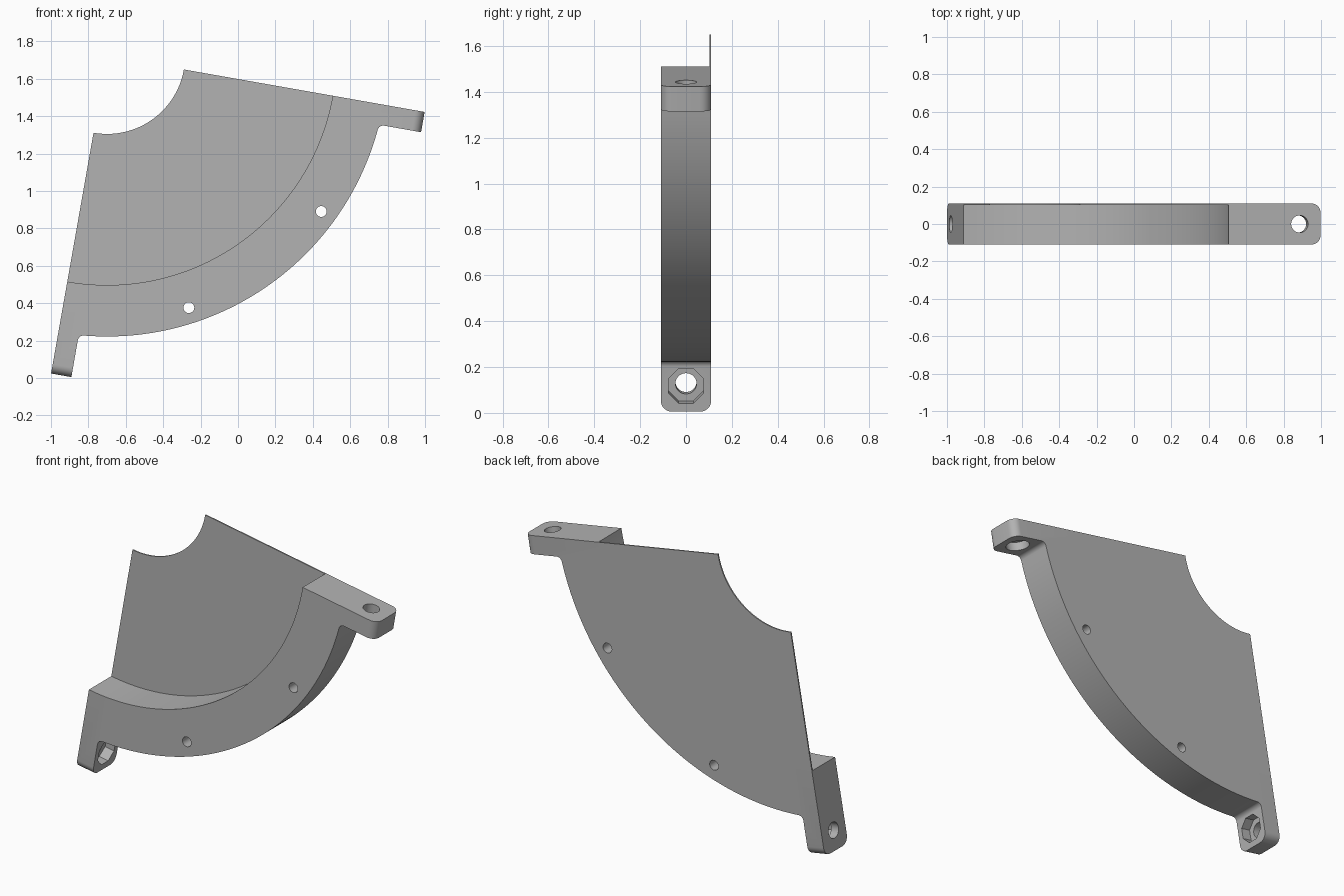
import bpy, bmesh
from math import sin, cos, pi, radians, sqrt, atan2
from mathutils import Vector, Matrix

cube = bpy.data.objects.get("Cube")
if cube:
    bpy.data.objects.remove(cube, do_unlink=True)

# Tilted working frame: origin at the arc centre, U along the top, V down the left side
ORIGIN = Vector((-0.70, 0, 1.722))
TILT = radians(10)
U = Vector((cos(TILT), 0, -sin(TILT)))
V = Vector((-sin(TILT), 0, -cos(TILT)))
Y = Vector((0, 1, 0))
R_HUB, R_IN, R_OUT = 0.417, 1.225, 1.50
TAB_END, TAB_T, HALF, FILLET = 1.724, 0.11, 0.11, 0.03
PLATE_T = 0.008
HOLE_U = 1.61

grey = bpy.data.materials.new("light_grey")
grey.use_nodes = True
grey.diffuse_color = (0.45, 0.45, 0.45, 1)
grey.node_tree.nodes["Principled BSDF"].inputs["Base Color"].default_value = (0.45, 0.45, 0.45, 1)


def place(u, v, y=0):
    return ORIGIN + U * u + V * v + Y * y


def arc(radius, a0, a1, n, cu=0, cv=0):
    steps = [a0 + (a1 - a0) * i / n for i in range(n + 1)]
    return [(cu + radius * cos(a), cv + radius * sin(a)) for a in steps]


def make_object(name, bm):
    bmesh.ops.recalc_face_normals(bm, faces=bm.faces)
    mesh = bpy.data.meshes.new(name)
    bm.to_mesh(mesh)
    bm.free()
    mesh.materials.append(grey)
    obj = bpy.data.objects.new(name, mesh)
    bpy.context.collection.objects.link(obj)
    return obj


def prism(outline, y0, y1):
    bm = bmesh.new()
    face = bm.faces.new([bm.verts.new(place(u, v, y0)) for u, v in outline])
    new = bmesh.ops.extrude_face_region(bm, geom=[face])["geom"]
    bmesh.ops.translate(bm, vec=Y * (y1 - y0),
                        verts=[g for g in new if isinstance(g, bmesh.types.BMVert)])
    return bm


def drill(target, centre, axis, radius, depth, sides=40):
    bm = bmesh.new()
    matrix = (Matrix.Translation(centre) @ axis.to_track_quat('Z', 'Y').to_matrix().to_4x4()
              @ Matrix.Rotation(pi / sides, 4, 'Z'))
    bmesh.ops.create_cone(bm, cap_ends=True, segments=sides, radius1=radius,
                          radius2=radius, depth=depth, matrix=matrix)
    cutter = make_object("cutter", bm)
    cutter.hide_render = True
    mod = target.modifiers.new("hole", 'BOOLEAN')
    mod.operation, mod.solver, mod.object = 'DIFFERENCE', 'EXACT', cutter
    bpy.context.view_layer.objects.active = target
    bpy.ops.object.modifier_apply(modifier=mod.name)
    bpy.data.objects.remove(cutter, do_unlink=True)


# Curved rim with a filleted tab at each end
fv = TAB_T + FILLET
fu = sqrt((R_OUT + FILLET) ** 2 - fv ** 2)
a_join = atan2(fv, fu)
fillet = arc(FILLET, -pi / 2, -pi + a_join, 8, fu, fv)
tab = [(R_IN, 0), (TAB_END, 0), (TAB_END, TAB_T)] + fillet
outer = arc(R_OUT, a_join, pi / 2 - a_join, 72)[1:-1]
inner = arc(R_IN, pi / 2, 0, 72)[1:-1]
mirrored_tab = [(v, u) for u, v in reversed(tab)]
bm = prism(tab + outer + mirrored_tab + inner, -HALF, HALF)

# Round the tab tips
tips = []
for e in bm.edges:
    a, b = (vert.co - ORIGIN for vert in e.verts)
    across = abs((a - b).y) < 0.001
    if across and any(min(a.dot(d), b.dot(d)) > TAB_END - 0.001 for d in (U, V)):
        tips.append(e)
bmesh.ops.bevel(bm, geom=tips, offset=0.05, segments=8, profile=0.5, affect='EDGES')
rim = make_object("curved_rim", bm)

# Screw holes through the rim face
for angle in (radians(26), radians(62)):
    drill(rim, place(1.415 * cos(angle), 1.415 * sin(angle)), Y, 0.029, 1, 32)

# Bolt holes through the tabs, with a round head recess and an eight-sided nut recess
drill(rim, place(HOLE_U, TAB_T / 2), V, 0.046, 0.3)
drill(rim, place(TAB_T / 2, HOLE_U), U, 0.046, 0.3)
drill(rim, place(HOLE_U, TAB_T), V, 0.068, 0.1)
drill(rim, place(TAB_T, HOLE_U), U, 0.083, 0.12, 8)

# Thin web plate at the back
web = arc(R_IN, 0, pi / 2, 72) + arc(R_HUB, pi / 2, 0, 40)
plate = make_object("web_plate", prism(web, HALF - PLATE_T, HALF))

# Smooth curves, sharp corners
bpy.ops.object.select_all(action='DESELECT')
for obj in (rim, plate):
    obj.select_set(True)
bpy.context.view_layer.objects.active = rim
bpy.ops.object.shade_smooth_by_angle(angle=radians(30))
